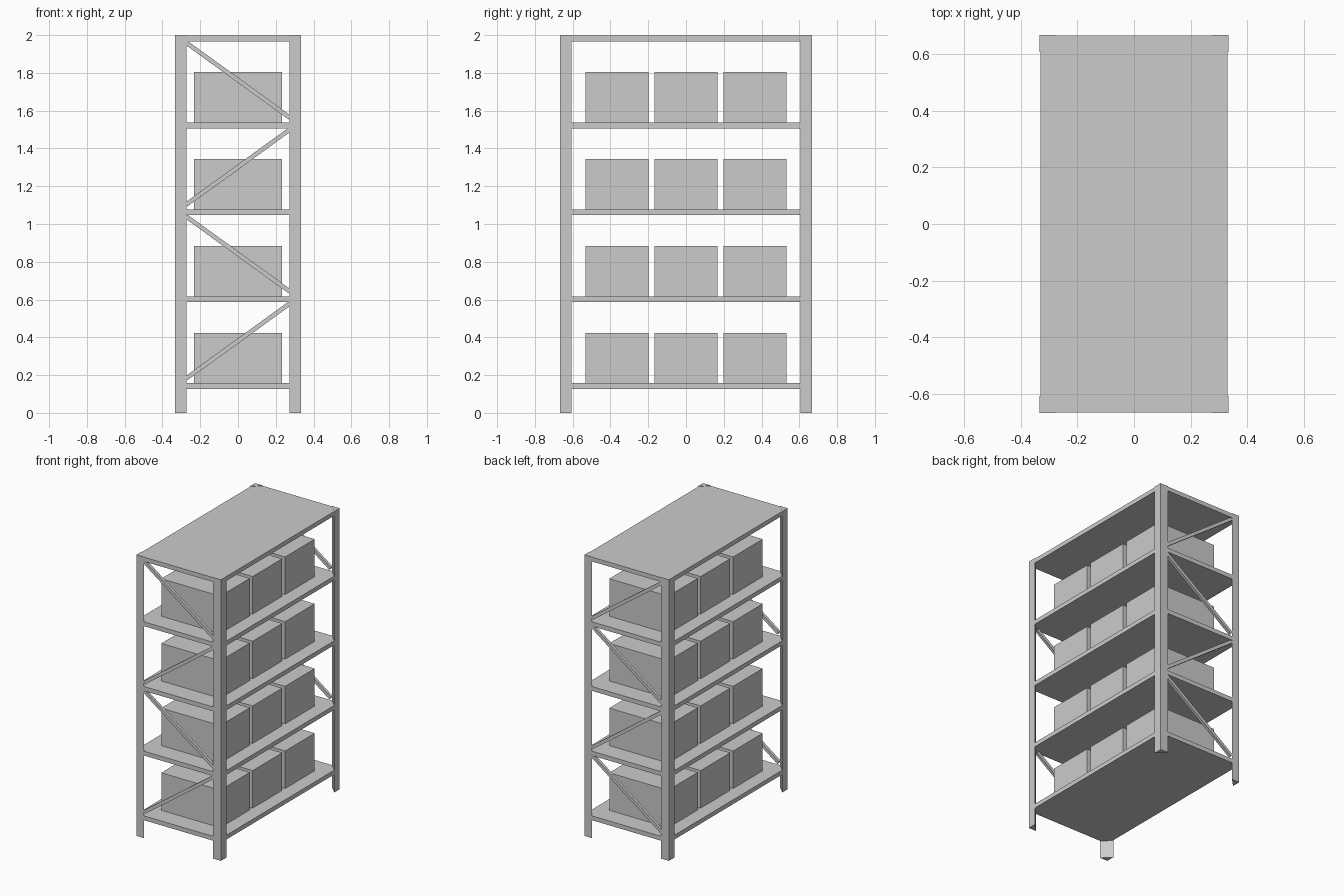
import bpy, bmesh, math
from mathutils import Matrix, Vector

if "Cube" in bpy.data.objects:
    bpy.data.objects.remove(bpy.data.objects["Cube"])

HX, HY, LEG = 0.333, 0.667, 0.061            # outer half sizes, post flange width
TOPS = [0.157 + 0.4602 * i for i in range(5)]  # shelf top heights
THICK = 0.031


def finish(name, bm):
    bmesh.ops.recalc_face_normals(bm, faces=bm.faces)
    me = bpy.data.meshes.new(name)
    bm.to_mesh(me)
    bm.free()
    ob = bpy.data.objects.new(name, me)
    bpy.context.collection.objects.link(ob)
    return ob


def box(name, center, size, turn=0.0):
    """Box turned about the y axis."""
    bm = bmesh.new()
    m = (Matrix.Translation(center) @ Matrix.Rotation(turn, 4, 'Y')
         @ Matrix.Diagonal((*size, 1)))
    bmesh.ops.create_cube(bm, size=1, matrix=m)
    return finish(name, bm)


def prism(name, points, z0, z1):
    bm = bmesh.new()
    face = bm.faces.new([bm.verts.new((x, y, z0)) for x, y in points])
    ext = bmesh.ops.extrude_face_region(bm, geom=[face], use_keep_orig=True)
    verts = [v for v in ext['geom'] if isinstance(v, bmesh.types.BMVert)]
    bmesh.ops.translate(bm, verts=verts, vec=(0, 0, z1 - z0))
    return finish(name, bm)


# Three-sided corner posts
for sx, side in ((-1, "left"), (1, "right")):
    for sy, end in ((-1, "front"), (1, "back")):
        prism(f"{end}_{side}_post",
              [(sx * HX, sy * HY), (sx * (HX - LEG), sy * HY),
               (sx * HX, sy * (HY - LEG))], 0, 2)

# Shelves
for i, z in enumerate(TOPS):
    box(f"shelf_{i + 1}", (0, 0, z - THICK / 2), (0.66, 1.33, THICK))

for i, z in enumerate(TOPS[:-1]):
    # Storage boxes, three per shelf
    for j in (-1, 0, 1):
        box(f"storage_box_{i + 1}_{j + 2}", (0, j * 0.365, z + 0.1335),
            (0.464, 0.332, 0.267))
    # Zigzag diagonal braces on both ends
    low, high = z + 0.025, TOPS[i + 1] - THICK - 0.006
    if i % 2:
        low, high = high, low
    length = math.hypot(0.55, high - low)
    turn = -math.atan2(high - low, 0.55)
    for sy, end in ((-1, "front"), (1, "back")):
        box(f"{end}_brace_{i + 1}", (0, sy * 0.652, (low + high) / 2),
            (length, 0.02, 0.023), turn)
